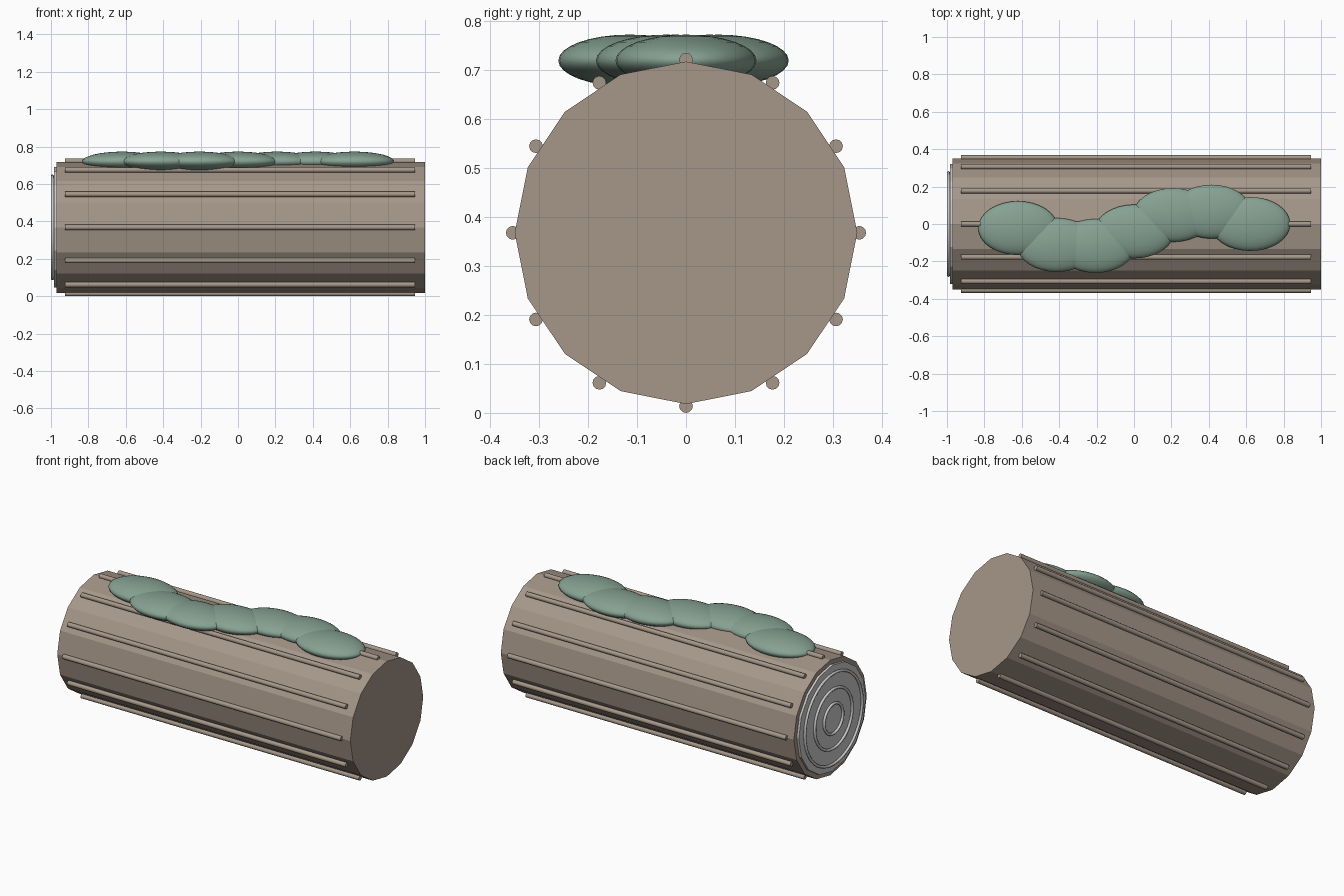
import bpy, math

if "Cube" in bpy.data.objects:
    bpy.data.objects.remove(bpy.data.objects["Cube"])

CZ = 0.368   # height of the log axis
R = 0.35     # log radius


def material(name, rgb):
    m = bpy.data.materials.new(name)
    m.diffuse_color = (*rgb, 1)
    m.use_nodes = True
    m.node_tree.nodes["Principled BSDF"].inputs["Base Color"].default_value = m.diffuse_color
    return m


def finish(name, mat=None, smooth=False):
    o = bpy.context.object
    o.name = name
    if mat:
        o.data.materials.append(mat)
    if smooth:
        bpy.ops.object.shade_smooth_by_angle(angle=math.radians(50))
    return o


def rod(name, x0, x1, y, z, r, sides, mat=None, smooth=False):
    """Cylinder lying along x."""
    bpy.ops.mesh.primitive_cylinder_add(
        vertices=sides, radius=r, depth=x1 - x0,
        location=((x0 + x1) / 2, y, z), rotation=(0, math.pi / 2, 0))
    return finish(name, mat, smooth)


bark = material("bark", (0.38, 0.31, 0.25))
green = material("moss", (0.24, 0.36, 0.29))

# Faceted trunk
rod("log", -0.97, 1.0, 0, CZ, R, 16, bark)

# Bark ridges around the trunk
for i in range(12):
    a = i * math.tau / 12
    rod(f"bark_ridge_{i + 1}", -0.925, 0.945, 0.354 * math.sin(a),
        CZ + 0.354 * math.cos(a), 0.014, 12, bark, True)

# Cut end with growth rings
rod("cut_face", -0.984, -0.965, 0, CZ, 0.322, 16)
for i, r in enumerate((0.09, 0.18, 0.275)):
    bpy.ops.mesh.primitive_torus_add(
        major_radius=r, minor_radius=0.008, major_segments=40, minor_segments=8,
        location=(-0.992, 0, CZ), rotation=(0, math.pi / 2, 0))
    finish(f"growth_ring_{i + 1}", smooth=True)

# Winding line of flattened moss clumps
for i, y in enumerate((-0.022, -0.112, -0.117, -0.04, 0.048, 0.066, 0.0)):
    bpy.ops.mesh.primitive_uv_sphere_add(
        segments=32, ring_count=16, radius=1, location=(-0.62 + i * 0.207, y, 0.72))
    bpy.context.object.scale = (0.213, 0.144, 0.053)
    finish(f"moss_clump_{i + 1}", green, True)
